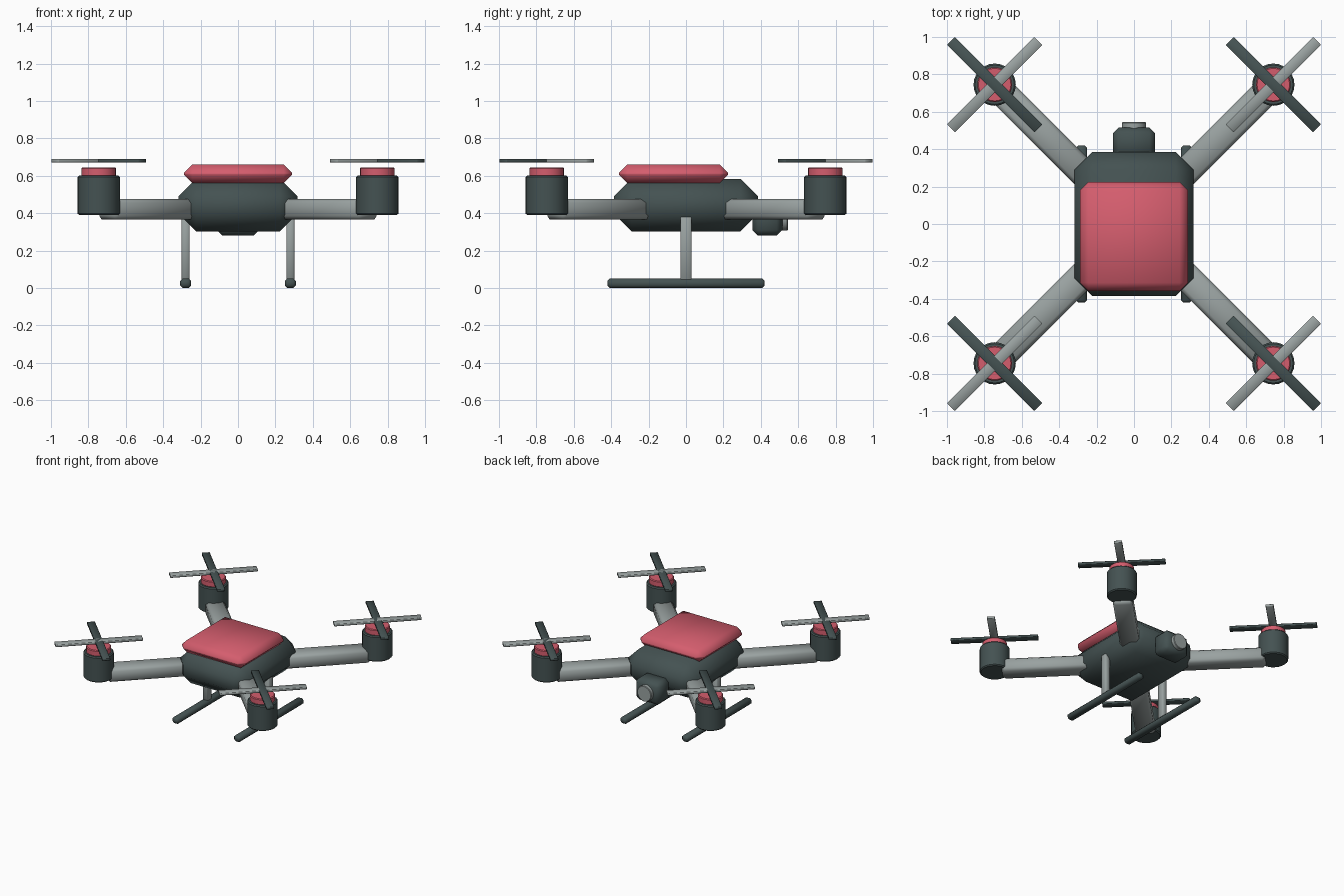
import bpy
from math import radians, sqrt

if "Cube" in bpy.data.objects:
    bpy.data.objects.remove(bpy.data.objects["Cube"])


def material(name, rgb):
    mat = bpy.data.materials.new(name)
    mat.diffuse_color = (*rgb, 1)
    mat.use_nodes = True
    mat.node_tree.nodes["Principled BSDF"].inputs["Base Color"].default_value = mat.diffuse_color
    return mat


DARK = material("dark_shell", (0.058, 0.084, 0.084))
RED = material("red_accent", (0.66, 0.11, 0.155))
GREY = material("light_frame", (0.32, 0.36, 0.355))


def finish(ob, name, mat, bevel, angle):
    ob.name = name
    ob.data.materials.append(mat)
    if bevel:
        mod = ob.modifiers.new("Bevel", 'BEVEL')
        mod.width = bevel
        mod.segments = 1
        mod.limit_method = 'ANGLE'
        mod.angle_limit = radians(40)
        bpy.ops.object.modifier_apply(modifier=mod.name)
    bpy.ops.object.shade_smooth_by_angle(angle=radians(angle))
    return ob


def box(name, loc, size, mat, bevel=0.0, turn=0, smooth=50):
    bpy.ops.mesh.primitive_cube_add(size=1, location=loc, rotation=(0, 0, radians(turn)))
    ob = bpy.context.object
    ob.scale = size
    bpy.ops.object.transform_apply(location=False, rotation=False, scale=True)
    return finish(ob, name, mat, bevel, smooth)


def cylinder(name, loc, radius, depth, mat, bevel=0.0, tilt=0):
    bpy.ops.mesh.primitive_cylinder_add(vertices=24, radius=radius, depth=depth,
                                        location=loc, rotation=(radians(tilt), 0, 0))
    return finish(bpy.context.object, name, mat, bevel, 40)


# Chamfered hull and red top cover
box("body", (0, 0, 0.443), (0.635, 0.77, 0.28), DARK, 0.093)
box("top_cover", (0, -0.067, 0.61), (0.58, 0.585, 0.10), RED, 0.046)

# Camera block and lens
box("camera_housing", (0, 0.435, 0.37), (0.225, 0.16, 0.18), DARK, 0.03)
cylinder("camera_lens", (0, 0.52, 0.37), 0.064, 0.05, GREY, 0.004, tilt=90)

# Four arms, each with motor, cap and crossed rotor blades
REACH = 0.745
ARM_IN, ARM_OUT = 0.30, 0.995
for sx, side in ((-1, "left"), (1, "right")):
    for sy, end in ((-1, "front"), (1, "back")):
        tag = f"{end}_{side}"
        x, y = sx * REACH, sy * REACH
        mid = (ARM_IN + ARM_OUT) / 2 / sqrt(2)
        box(f"arm_{tag}", (sx * mid, sy * mid, 0.42), (ARM_OUT - ARM_IN, 0.148, 0.11),
            GREY, 0.02, turn=45 * sx * sy)
        cylinder(f"motor_{tag}", (x, y, 0.495), 0.113, 0.21, DARK, 0.008)
        cylinder(f"motor_cap_{tag}", (x, y, 0.62), 0.093, 0.05, RED, 0.006)
        box(f"blade_dark_{tag}", (x, y, 0.68), (0.661, 0.06, 0.02), DARK, 0.003, turn=-45)
        box(f"blade_light_{tag}", (x, y, 0.68), (0.661, 0.06, 0.02), GREY, 0.003, turn=45)

    # Landing leg and skid on each side
    box(f"leg_{side}", (sx * 0.28, 0, 0.23), (0.043, 0.06, 0.38), GREY, 0.006)
    box(f"skid_{side}", (sx * 0.28, 0, 0.025), (0.06, 0.842, 0.05), DARK, 0.014)
